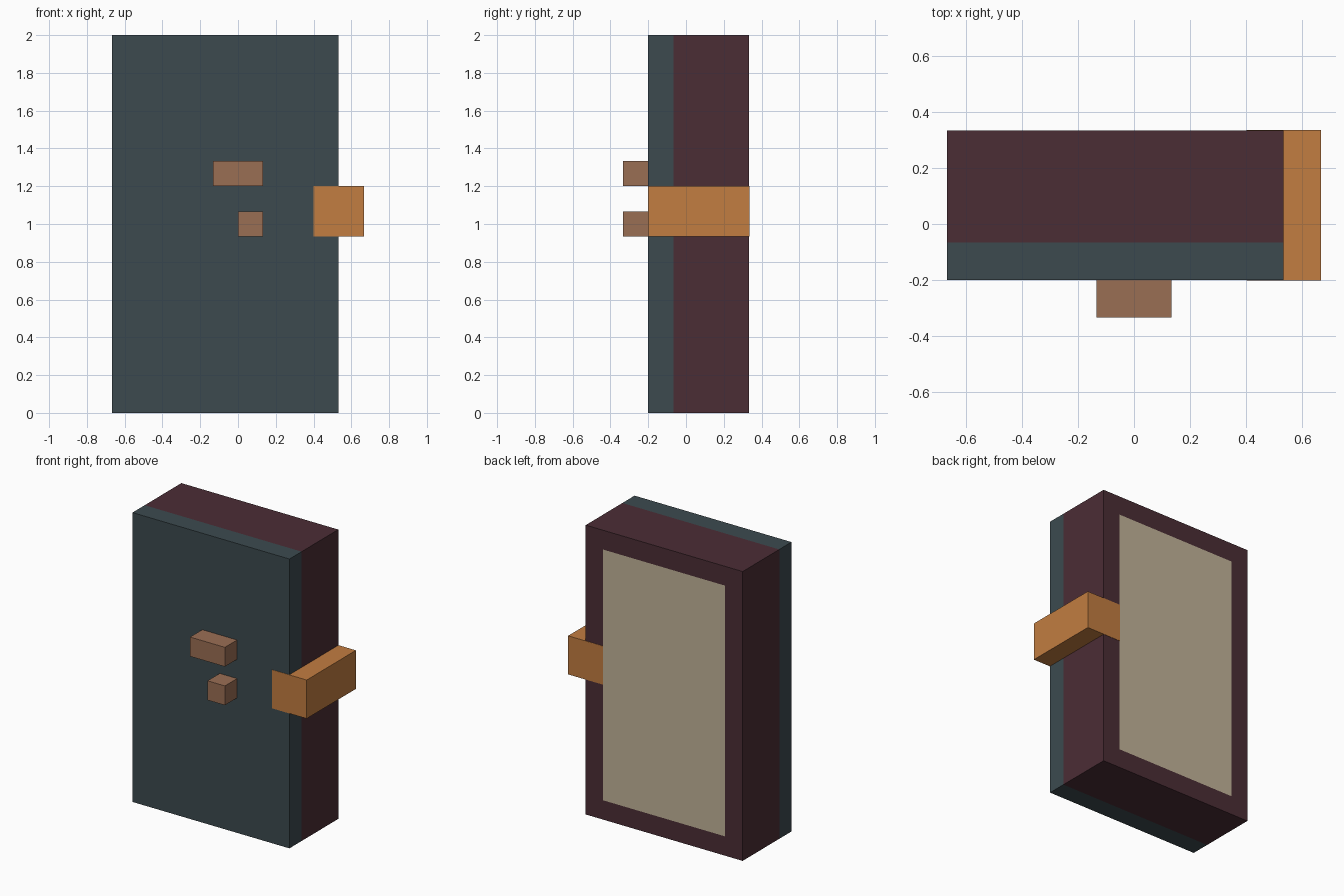
import bpy
import bmesh
from mathutils import Vector

cube = bpy.data.objects.get("Cube")
if cube:
    bpy.data.objects.remove(cube, do_unlink=True)

U = 2 / 15  # one block unit; every part sits on this grid


def material(name, rgb):
    """Flat material from 0-255 sRGB values."""
    lin = [((c / 255 + 0.055) / 1.055) ** 2.4 for c in rgb]
    mat = bpy.data.materials.new(name)
    mat.use_nodes = True
    mat.diffuse_color = (*lin, 1)
    bsdf = mat.node_tree.nodes["Principled BSDF"]
    bsdf.inputs["Base Color"].default_value = (*lin, 1)
    bsdf.inputs["Roughness"].default_value = 0.9
    return mat


slate = material("slate", (60, 74, 79))
maroon = material("maroon", (75, 45, 53))
cream = material("cream", (194, 180, 153))
orange = material("orange", (194, 125, 65))
brown = material("brown", (154, 110, 84))


def box(name, lo, hi, mats, inset_back=0.0, grow_y=0.0):
    """Box between two grid corners; optionally frames a panel on the back."""
    lo, hi = Vector(lo) * U, Vector(hi) * U
    lo.y -= grow_y
    hi.y += grow_y
    bm = bmesh.new()
    bmesh.ops.create_cube(bm, size=1)
    for v in bm.verts:
        v.co = [(a + b) / 2 + c * (b - a) for a, b, c in zip(lo, hi, v.co)]
    bm.normal_update()
    if inset_back:
        back = [f for f in bm.faces if f.normal.y > 0.9]
        bmesh.ops.inset_region(bm, faces=back, thickness=inset_back, use_even_offset=True)
        back[0].material_index = 1
    mesh = bpy.data.meshes.new(name)
    bm.to_mesh(mesh)
    bm.free()
    for m in mats:
        mesh.materials.append(m)
    obj = bpy.data.objects.new(name, mesh)
    bpy.context.collection.objects.link(obj)
    return obj


# Front slab and the thicker case behind it, with a framed back panel
box("front_cover", (-5, -1.5, 0), (4, -0.5, 15), [slate])
box("case", (-5, -0.5, 0), (4, 2.5, 15), [maroon, cream], inset_back=U)

# Strap wrapped around the left edge, a hair proud of front and back
box("side_strap", (3, -1.5, 7), (5, 2.5, 9), [orange], grow_y=0.002)

# Raised blocks on the front
box("wide_knob", (-1, -2.5, 9), (1, -1.5, 10), [brown])
box("small_knob", (0, -2.5, 7), (1, -1.5, 8), [brown])
